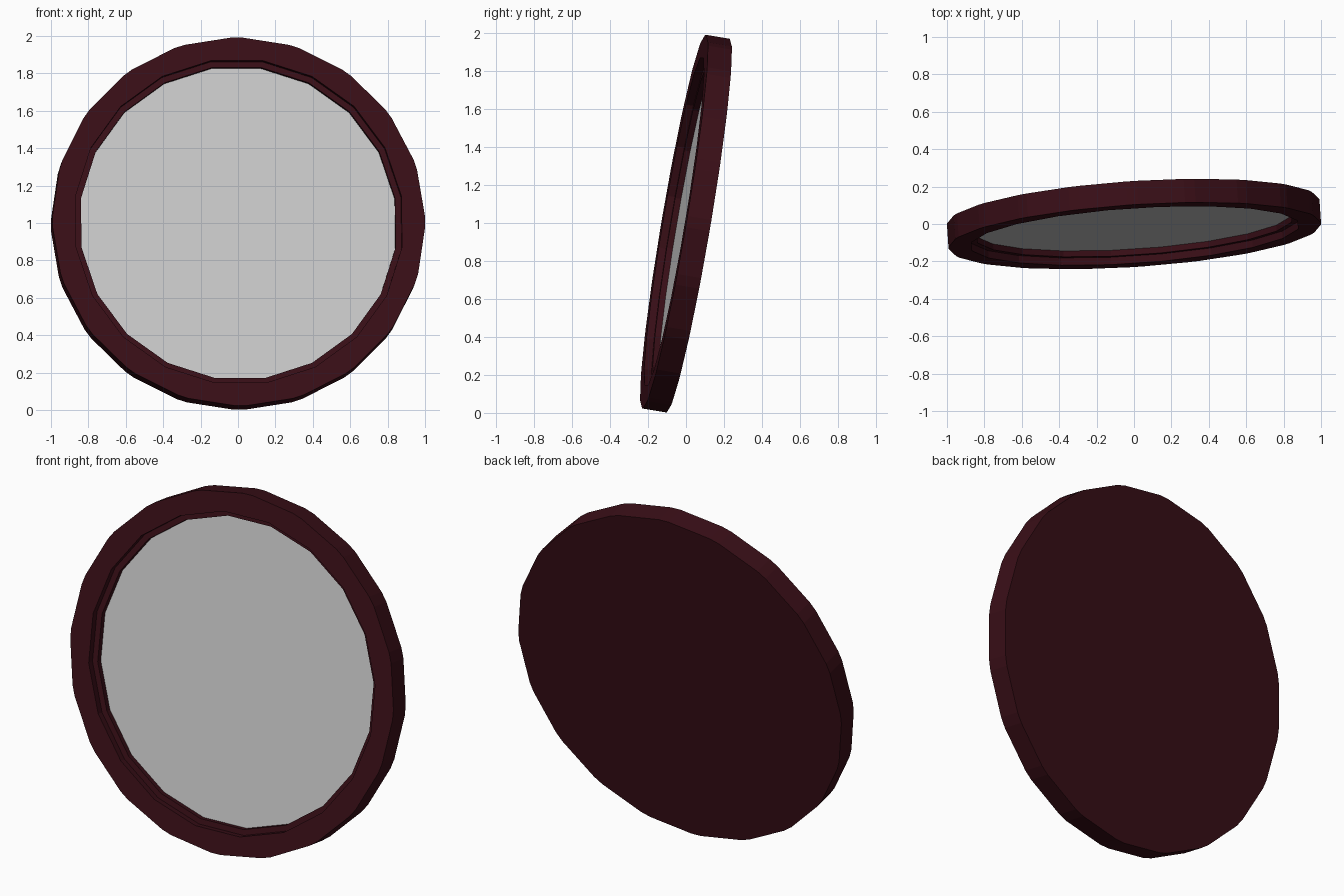
import bpy, bmesh
from math import radians, cos, sin
from mathutils import Matrix

if "Cube" in bpy.data.objects:
    bpy.data.objects.remove(bpy.data.objects["Cube"])

SIDES = 20
HALF = 0.064           # half thickness of the frame
PANE_Y = 0.008         # depth of the glass
R_OUT = 0.9985
POSE = (Matrix.Translation((0, 0, 0.997))
        @ Matrix.Rotation(radians(3.8), 4, 'Z')
        @ Matrix.Rotation(radians(-9.6), 4, 'X'))


def ring(bm, angles, radius, y):
    """Circle of vertices in the local XZ plane."""
    return [bm.verts.new((radius * cos(a), y, radius * sin(a))) for a in angles]


def band(bm, a, b):
    """Quads between two rings with the same number of vertices."""
    for i in range(len(a)):
        bm.faces.new((a[i - 1], a[i], b[i], b[i - 1]))


def finish(bm, name, material=None):
    mesh = bpy.data.meshes.new(name)
    bm.to_mesh(mesh)
    bm.free()
    if material:
        mesh.materials.append(material)
    ob = bpy.data.objects.new(name, mesh)
    bpy.context.collection.objects.link(ob)
    ob.matrix_world = POSE
    return ob


step = 360 / SIDES
# outer corners are slightly chamfered; inner corners sit half a step round
outer = [radians(step * i + d) for i in range(SIDES) for d in (-1.7, 1.7)]
inner = [radians(step * (i + 0.5)) for i in range(SIDES)]

dark = bpy.data.materials.new("dark_wood")
dark.diffuse_color = (0.041, 0.0045, 0.0085, 1)
dark.use_nodes = True
dark.node_tree.nodes["Principled BSDF"].inputs["Base Color"].default_value = dark.diffuse_color

# Frame: closed back, rim, front face, stepped recess
bm = bmesh.new()
back = ring(bm, outer, R_OUT, HALF)
front = ring(bm, outer, R_OUT, -HALF)
recess = [ring(bm, inner, r, y) for r, y in (
    (0.884, -HALF), (0.884, -HALF + 0.04), (0.852, -HALF + 0.04), (0.852, PANE_Y))]
bm.faces.new(back)
band(bm, back, front)
lip = recess[0]
for i in range(SIDES):
    bm.faces.new((lip[i - 1], front[2 * i], front[2 * i + 1], lip[i]))
    bm.faces.new((lip[i], front[2 * i + 1], front[(2 * i + 2) % len(front)]))
for a, b in zip(recess, recess[1:]):
    band(bm, a, b)
bmesh.ops.recalc_face_normals(bm, faces=bm.faces)
# the pane closes the recess, so make sure the back faces backwards
bm.faces.ensure_lookup_table()
if bm.faces[0].normal.y < 0:
    bmesh.ops.reverse_faces(bm, faces=bm.faces)
finish(bm, "frame", dark)

# Glass: flat pane at the bottom of the recess, facing forward
bm = bmesh.new()
pane = bm.faces.new(ring(bm, inner, 0.852, PANE_Y))
pane.normal_update()
if pane.normal.y > 0:
    pane.normal_flip()
finish(bm, "glass")
